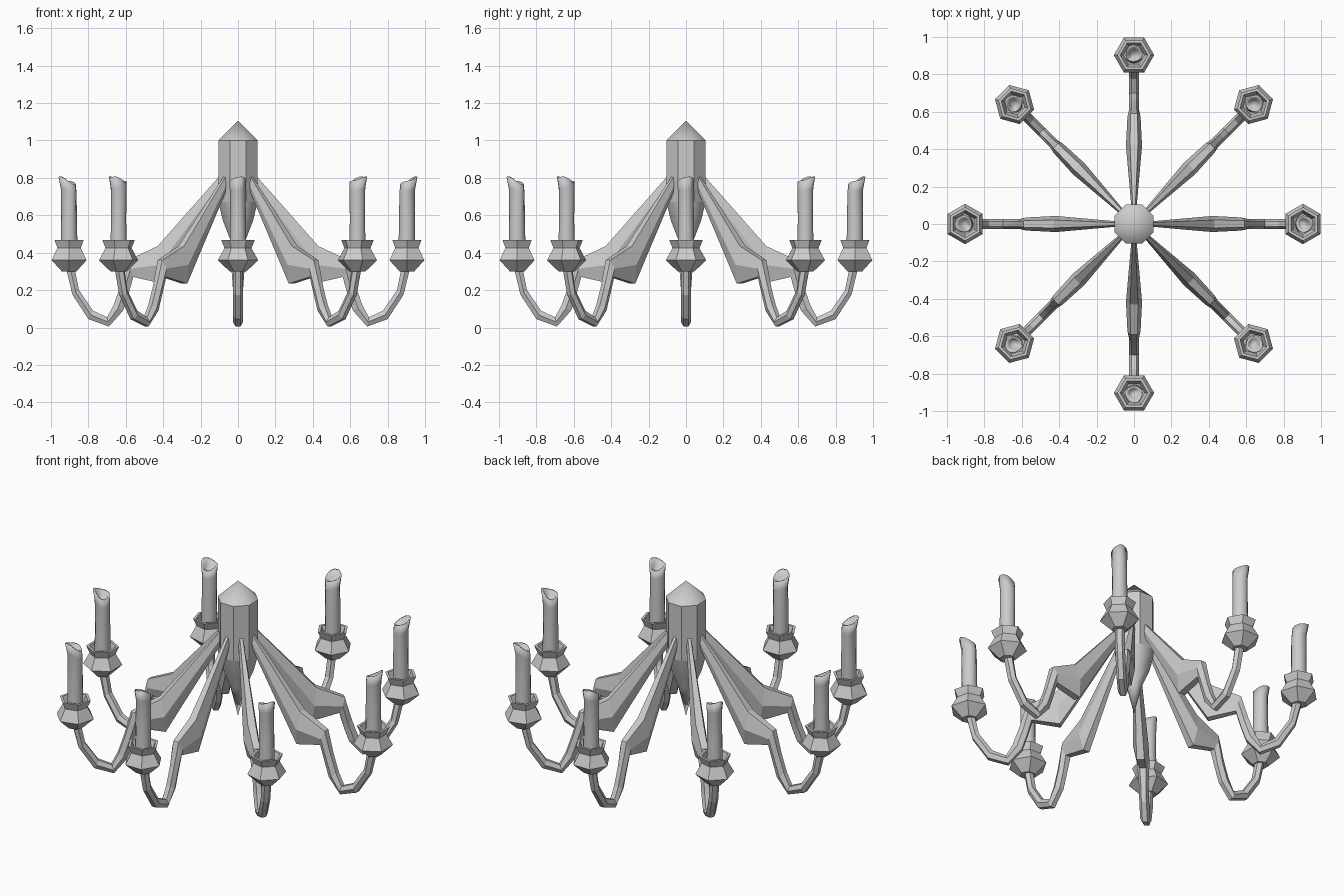
import bpy, bmesh
from math import sin, cos, pi, radians

if "Cube" in bpy.data.objects:
    bpy.data.objects.remove(bpy.data.objects["Cube"])

R_CUP = 0.903  # distance of the candles from the axis


def loft(name, rings, smooth=lambda i: False):
    """Skin a list of equal-length vertex rings; single-point rings become tips."""
    bm = bmesh.new()
    rows = [[bm.verts.new(p) for p in ring] for ring in rings]
    for i, (a, b) in enumerate(zip(rows, rows[1:])):
        n = max(len(a), len(b))
        for j in range(n):
            k = (j + 1) % n
            quad = [a[j % len(a)], a[k % len(a)], b[k % len(b)], b[j % len(b)]]
            face = bm.faces.new(list(dict.fromkeys(quad)))
            face.smooth = smooth(i)
    for row in (rows[0], rows[-1]):
        if len(row) > 2:
            bm.faces.new(row)
    bmesh.ops.recalc_face_normals(bm, faces=bm.faces)
    mesh = bpy.data.meshes.new(name)
    bm.to_mesh(mesh)
    bm.free()
    return mesh


def ring(r, z, n, cx=0.0, turn=0.0):
    if r == 0:
        return [(cx, 0, z)]
    return [(cx + r * cos(turn + 2 * pi * i / n), r * sin(turn + 2 * pi * i / n), z)
            for i in range(n)]


def place(name, mesh, angle=0.0):
    obj = bpy.data.objects.new(name, mesh)
    obj.rotation_euler.z = angle
    bpy.context.collection.objects.link(obj)
    return obj


# Central column: octagonal, smooth conical cap, pointed rounded bottom
column = [(0, .29), (.045, .47), (.087, .57), (.113, .67), (.113, 1.0), (0, 1.105)]
place("column", loft("column", [ring(r, z, 8, turn=pi / 8) for r, z in column],
                     smooth=lambda i: i != 3))

# Arm: blade narrowing into a hooked bar; (upper r, z, lower r, z, half width)
stations = [
    (.09, .82, .09, .74, .014),
    (.43, .435, .405, .235, .043),
    (.59, .36, .56, .27, .035),
    (.63, .22, .585, .18, .027),
    (.665, .12, .615, .09, .027),
    (.70, .055, .69, .005, .027),
    (.775, .09, .80, .045, .027),
    (.85, .20, .885, .175, .027),
    (.878, .34, .925, .34, .027),
]


def section(ur, uz, lr, lz, w):
    mr, mz = (ur + lr) / 2, (uz + lz) / 2
    return [(ur, -w * .5, uz), (ur, w * .5, uz), (mr, w, mz),
            (lr, w * .5, lz), (lr, -w * .5, lz), (mr, -w, mz)]


arm = loft("arm", [section(*s) for s in stations])

# Hexagonal candle cup with a recessed top
cup_profile = [(.045, .30), (.108, .36), (.072, .425), (.090, .468),
               (.074, .468), (.056, .42)]
cup = loft("candle_cup", [ring(r, z, 6, R_CUP, pi / 6) for r, z in cup_profile])

# Candle: smooth cylinder with an uneven slanted lip and hollow top
N = 12


def lip(r, z, slant, shift):
    pts = []
    for i in range(N):
        a = 2 * pi * i / N
        wob = 1 + .06 * sin(3 * a + 1)
        pts.append((R_CUP + shift + r * wob * cos(a), r * wob * sin(a),
                    z + slant * cos(a) + .006 * sin(2 * a)))
    return pts


candle_rings = [ring(.045, .41, N, R_CUP), ring(.042, .58, N, R_CUP),
                lip(.042, .73, .01, .0), lip(.046, .785, .02, .008),
                lip(.037, .785, .02, .008), lip(.026, .755, .008, .004),
                [(R_CUP, 0, .74)]]
candle = loft("candle", candle_rings, smooth=lambda i: True)

# Eight arms around the column
for k in range(8):
    angle = radians(45 * k)
    place(f"arm_{k + 1}", arm, angle)
    place(f"candle_cup_{k + 1}", cup, angle)
    place(f"candle_{k + 1}", candle, angle)
